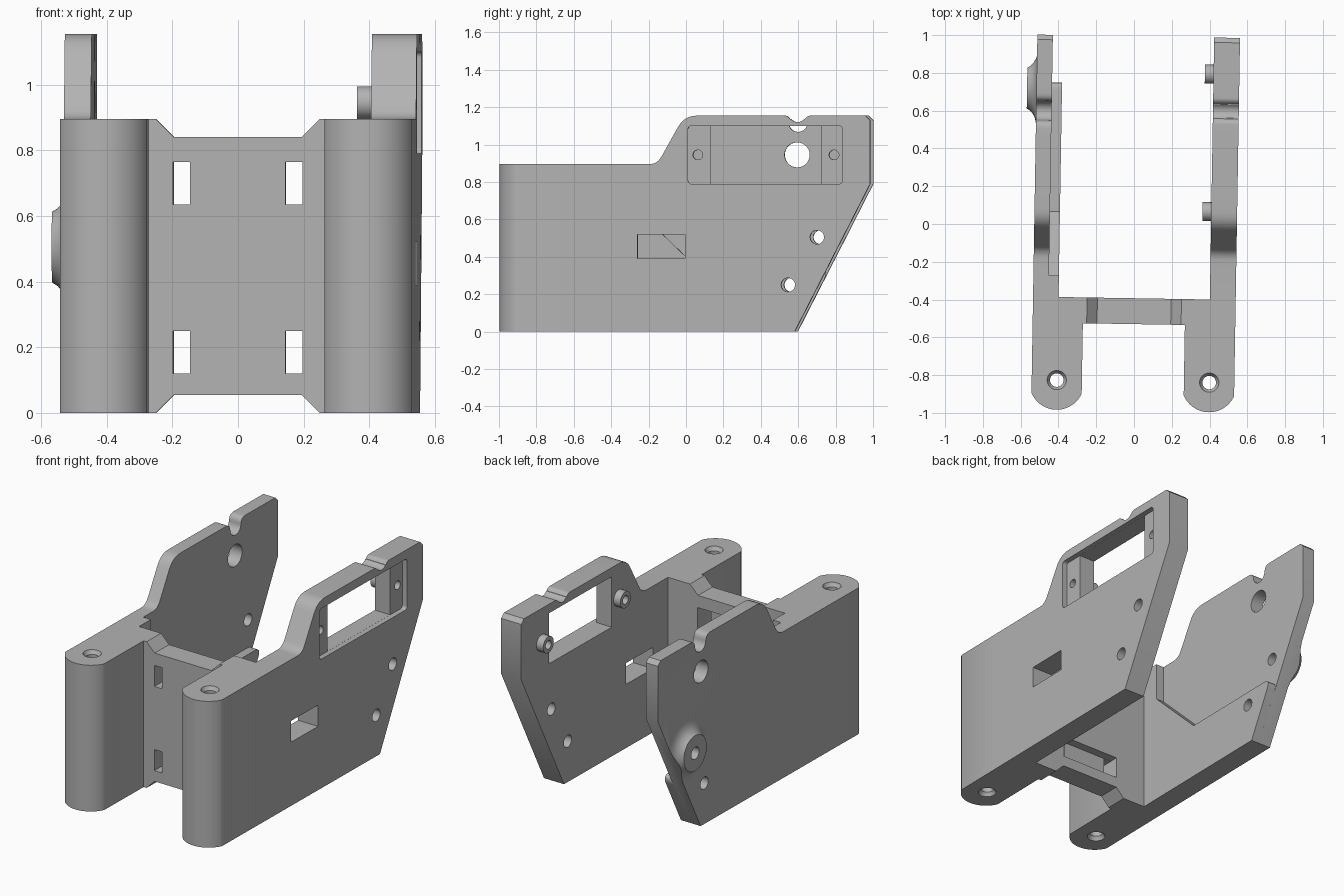
import bpy, bmesh, math
from mathutils import Matrix

if "Cube" in bpy.data.objects:
    bpy.data.objects.remove(bpy.data.objects["Cube"])

grey = bpy.data.materials.new("plain grey")
grey.diffuse_color = (0.45, 0.45, 0.45, 1)
grey.use_nodes = True
grey.node_tree.nodes["Principled BSDF"].inputs["Base Color"].default_value = grey.diffuse_color
PLACE = {'X': lambda u, v, w: (w, u, v),
         'Y': lambda u, v, w: (u, w, v),
         'Z': lambda u, v, w: (u, v, w)}


def arc(cu, cv, r, a0, a1, n):
    """Points on a circular arc, angles in degrees."""
    return [(cu + r * math.cos(math.radians(a0 + (a1 - a0) * i / n)),
             cv + r * math.sin(math.radians(a0 + (a1 - a0) * i / n))) for i in range(n + 1)]


def circle(cu, cv, r, n=40):
    return arc(cu, cv, r, 0, 360, n)[:-1]


def box(u0, u1, v0, v1):
    return [(u0, v0), (u1, v0), (u1, v1), (u0, v1)]


def rounded(pts, n=6):
    """Round corners given as (u, v, radius)."""
    out = []
    for i, p in enumerate(pts):
        if len(p) == 2:
            out.append(p)
            continue
        a, b = pts[i - 1], pts[(i + 1) % len(pts)]
        da, db = math.dist(p[:2], a[:2]), math.dist(p[:2], b[:2])
        s = [p[k] + (a[k] - p[k]) * p[2] / da for k in (0, 1)]
        e = [p[k] + (b[k] - p[k]) * p[2] / db for k in (0, 1)]
        for j in range(n + 1):
            t = j / n
            out.append(tuple((1-t)**2 * s[k] + 2*t*(1-t) * p[k] + t*t * e[k] for k in (0, 1)))
    return out


def loft(name, axis, *sections):
    """Closed solid through (outline, offset) sections along an axis."""
    bm = bmesh.new()
    rings = [[bm.verts.new(PLACE[axis](u, v, w)) for u, v in pts] for pts, w in sections]
    n = len(rings[0])
    for a, b in zip(rings, rings[1:]):
        for i in range(n):
            bm.faces.new((a[i], a[(i + 1) % n], b[(i + 1) % n], b[i]))
    bm.faces.new(rings[0])
    bm.faces.new(rings[-1])
    bmesh.ops.recalc_face_normals(bm, faces=bm.faces)
    me = bpy.data.meshes.new(name)
    bm.to_mesh(me)
    bm.free()
    me.materials.append(grey)
    ob = bpy.data.objects.new(name, me)
    bpy.context.collection.objects.link(ob)
    return ob


def prism(name, axis, pts, a, b):
    return loft(name, axis, (pts, a), (pts, b))


def combine(ob, op, *others):
    for o in others:
        m = ob.modifiers.new("join", 'BOOLEAN')
        m.operation, m.solver, m.object = op, 'EXACT', o
        bpy.context.view_layer.update()
        me = bpy.data.meshes.new_from_object(ob.evaluated_get(bpy.context.evaluated_depsgraph_get()))
        ob.modifiers.clear()
        ob.data = me
        bpy.data.objects.remove(o)
    return ob


def side_profile(notch):
    """Side plate outline in y, z with a notch in the top edge."""
    return ([(-0.6, 0), (0.59, 0), (0.994, 0.79), (0.994, 1.13), (0.968, 1.155)] + notch +
            rounded([(0.2, 1.155), (0.0, 1.155, 0.07), (-0.145, 0.895, 0.045), (-0.6, 0.895)])[:])


def post(name, x0, x1):
    """Front post with a bowed nose."""
    cx, h, bulge = (x0 + x1) / 2, (x1 - x0) / 2, 0.088
    r = (h * h + bulge * bulge) / (2 * bulge)
    a = math.degrees(math.asin(h / r))
    nose = arc(cx, -0.99 + r, r, 270 - a, 270 + a, 28)
    return prism(name, 'Z', nose + [(x1, -0.393), (x0, -0.393)], 0, 0.895)


def post_holes(cx):
    """Vertical bore with a countersink at each end."""
    c = lambda r: circle(cx, -0.833, r)
    return loft("bore", 'Z', (c(0.054), -0.01), (c(0.05), 0.004), (c(0.036), 0.022),
                (c(0.036), 0.873), (c(0.05), 0.891), (c(0.054), 0.905))


def plate_holes(x0, x1):
    return [prism("hole", 'X', circle(y, z, 0.037), x0, x1) for y, z in ((0.71, 0.505), (0.555, 0.25))]


# Left side: thin plate, thicker lower liner, post and flared boss
left_notch = rounded([(0.74, 1.155), (0.645, 1.155, 0.04), (0.642, 1.11)]) + \
    arc(0.592, 1.118, 0.05, 0, -180, 14) + \
    rounded([(0.542, 1.11), (0.539, 1.155, 0.04), (0.45, 1.155)])
left_out = side_profile(left_notch)
left = prism("left_side", 'X', left_out, -0.528, -0.446)
liner = prism("liner", 'X', rounded([(-0.45, 0), (0.59, 0), (0.761, 0.335, 0.06), (0.06, 0.335),
                                     (-0.28, 0.665), (-0.28, 0.895), (-0.45, 0.895)]), -0.48, -0.393)
boss = loft("boss", 'X', *[(circle(0.71, 0.505, r, 48), x) for r, x in
                           ((0.185, -0.5), (0.185, -0.528), (0.155, -0.535), (0.135, -0.546),
                            (0.118, -0.562), (0.108, -0.578))])
combine(boss, 'INTERSECT', prism("trim", 'X', left_out, -0.7, -0.45))
combine(left, 'UNION', post("left_post", -0.528, -0.262), liner, boss)
combine(left, 'DIFFERENCE', post_holes(-0.395), prism("hole", 'X', circle(0.587, 0.945, 0.067), -0.7, -0.3),
        *plate_holes(-0.7, -0.3))

# Right side: thick plate with recessed window, inner screw bosses and cable slot
right_notch = rounded([(0.70, 1.155), (0.66, 1.155, 0.015), (0.645, 1.137)]) + \
    arc(0.605, 1.165, 0.045, -40, -140, 10) + \
    rounded([(0.565, 1.137), (0.55, 1.155, 0.015), (0.5, 1.155)])
right = prism("right_side", 'X', side_profile(right_notch), 0.408, 0.545)
combine(right, 'UNION', post("right_post", 0.278, 0.545),
        *[prism("screw_boss", 'X', circle(y, 0.945, 0.05), 0.362, 0.45) for y in (0.072, 0.80)])
recess = rounded([(0.02, 0.79, 0.02), (0.845, 0.79, 0.02), (0.845, 1.10, 0.02), (0.02, 1.10, 0.02)])
combine(right, 'DIFFERENCE', post_holes(0.412),
        prism("recess", 'X', recess, 0.513, 0.6),
        prism("window", 'X', box(0.139, 0.73, 0.7905, 1.0995), 0.3, 0.6),
        prism("cable_slot", 'X', box(-0.25, 0.005, 0.39, 0.52), 0.3, 0.6),
        *[prism("screw_hole", 'X', circle(y, 0.945, 0.026), 0.3, 0.6) for y in (0.072, 0.80)],
        *plate_holes(0.3, 0.6))

# Cross bridge with chamfered ends, tie slots and rear tie channels
C = 0.008
half = [(0.27, 0), (0.25, 0), (0.195, 0.055)]
lower = [(C - x, z) for x, z in half] + [(C + x, z) for x, z in reversed(half)]
bridge = prism("cross_bridge", 'Y', lower + [(x, 0.895 - z) for x, z in reversed(lower)], -0.53, -0.393)
for z0, z1 in ((0.12, 0.25), (0.635, 0.765)):
    combine(bridge, 'DIFFERENCE',
            prism("channel", 'Y', box(C - 0.197, C + 0.197, z0, z1), -0.445, -0.3),
            *[prism("slot", 'Y', box(C + s * 0.171 - 0.026, C + s * 0.171 + 0.026, z0 + 0.0005, z1 - 0.0005),
                    -0.6, -0.4) for s in (-1, 1)])

# Slight turn of the whole bracket, then shading
for ob in (left, right, bridge):
    ob.data.transform(Matrix.Rotation(math.radians(-0.95), 4, 'Z'))
    bpy.ops.object.select_all(action='DESELECT')
    ob.select_set(True)
    bpy.context.view_layer.objects.active = ob
    bpy.ops.object.shade_smooth_by_angle(angle=math.radians(30))
